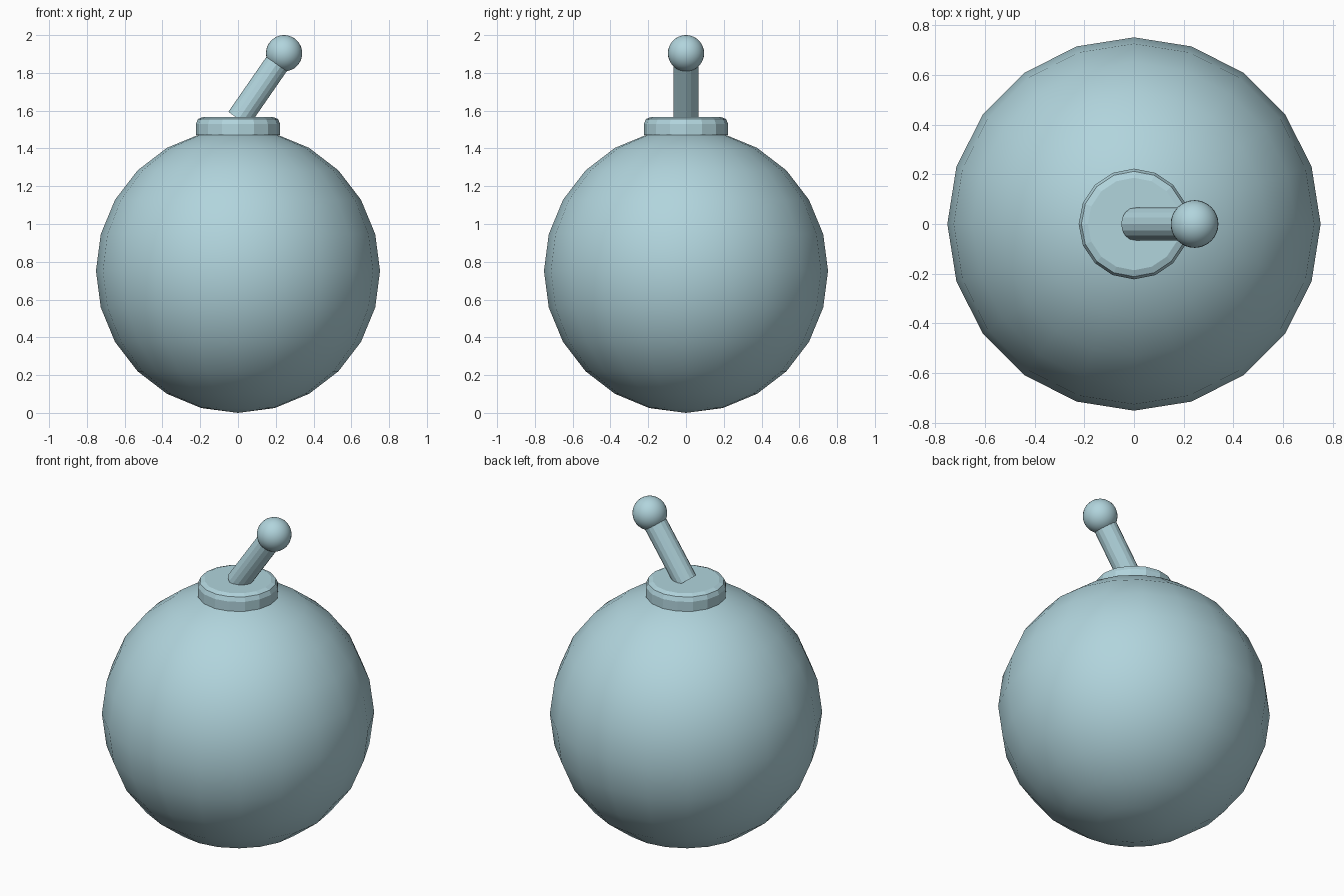
import bpy, bmesh, math
from mathutils import Matrix, Vector

cube = bpy.data.objects.get("Cube")
if cube:
    bpy.data.objects.remove(cube, do_unlink=True)

# One pale blue colour for everything
COLOUR = (0.44, 0.66, 0.72, 1)
paint = bpy.data.materials.new("pale_blue")
paint.diffuse_color = COLOUR
paint.use_nodes = True
paint.node_tree.nodes["Principled BSDF"].inputs["Base Color"].default_value = COLOUR


def finish(name, bm, smooth):
    for f in bm.faces:
        f.smooth = smooth
    mesh = bpy.data.meshes.new(name)
    bm.to_mesh(mesh)
    bm.free()
    mesh.materials.append(paint)
    obj = bpy.data.objects.new(name, mesh)
    bpy.context.collection.objects.link(obj)
    return obj


def sphere(name, centre, radius, segments, rings):
    bm = bmesh.new()
    bmesh.ops.create_uvsphere(bm, u_segments=segments, v_segments=rings,
                              radius=radius, matrix=Matrix.Translation(centre))
    return finish(name, bm, True)


def cylinder(name, start, end, radius, sides, bevel=0):
    start, end = Vector(start), Vector(end)
    axis = end - start
    turn = axis.to_track_quat("Z", "Y").to_matrix().to_4x4()
    bm = bmesh.new()
    bmesh.ops.create_cone(bm, cap_ends=True, segments=sides, radius1=radius,
                          radius2=radius, depth=axis.length)
    if bevel:
        # Round only the upper rim
        rim = [e for e in bm.edges if all(v.co.z > 0 for v in e.verts)]
        bmesh.ops.bevel(bm, geom=rim, offset=bevel, segments=2,
                        profile=0.5, affect="EDGES")
    bm.transform(Matrix.Translation((start + end) / 2) @ turn)
    return finish(name, bm, False)


# Round body, collar on top, leaning stem and its ball tip
TIP = (0.244, 0, 1.904)
sphere("body", (0, 0, 0.752), 0.752, 20, 12)
cylinder("collar", (0, 0, 1.472), (0, 0, 1.566), 0.223, 16, bevel=0.036)
cylinder("stem", (0.003, 0, 1.556), TIP, 0.066, 16)
sphere("tip_ball", TIP, 0.096, 32, 16)
